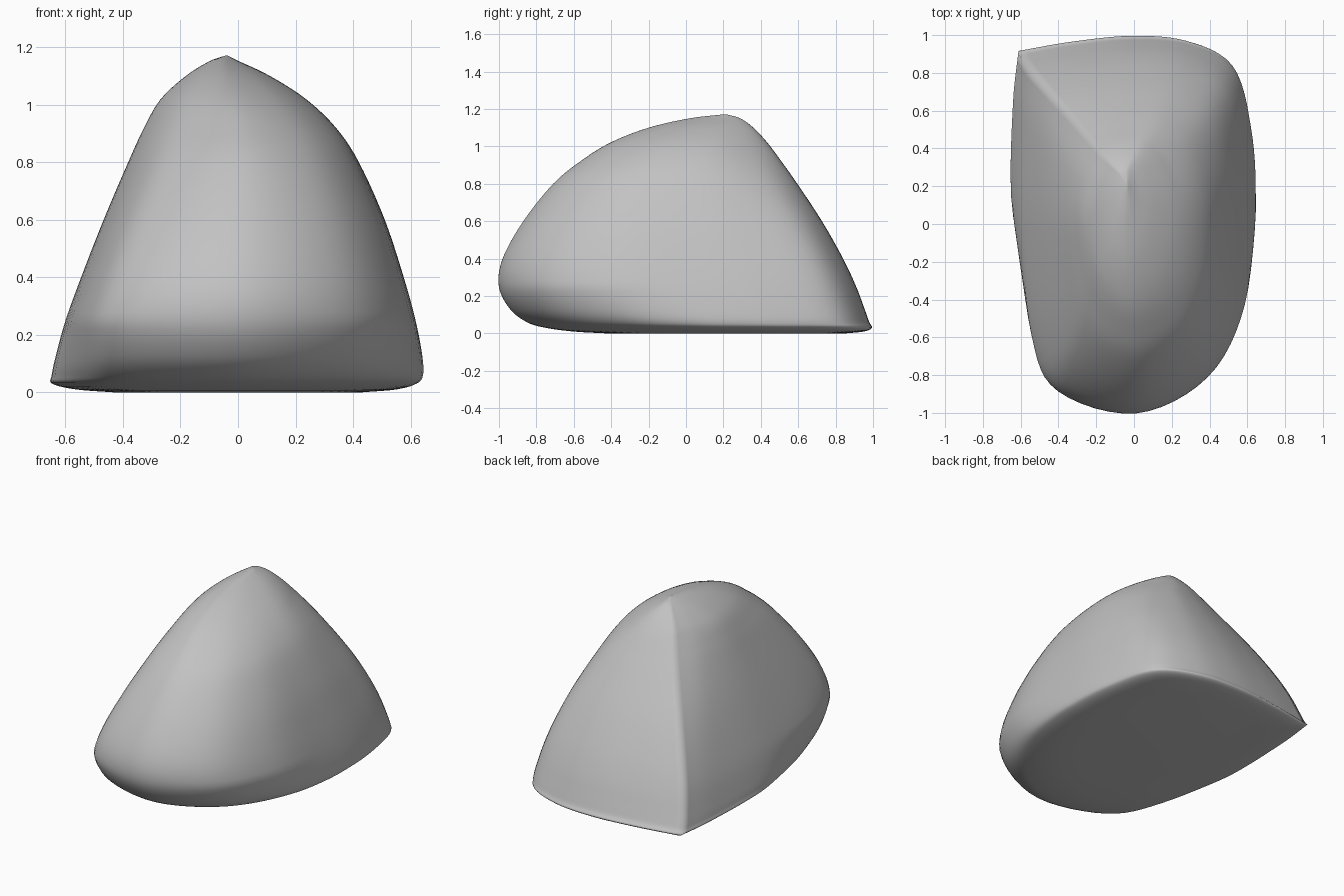
import bpy, bmesh
from mathutils import Vector

if "Cube" in bpy.data.objects:
    bpy.data.objects.remove(bpy.data.objects["Cube"])

# Horizontal slices: z, left x, right x, front y, back y
LEVELS = [
    (0.00, -.43, .43, -.42, .85),
    (0.01, -.56, .55, -.60, .95),
    (0.03, -.643, .62, -.75, .995),
    (0.06, -.645, .643, -.85, .98),
    (0.13, -.63, .64, -.94, .955),
    (0.25, -.597, .617, -1.0, .91),
    (0.40, -.543, .576, -.98, .84),
    (0.60, -.465, .51, -.87, .727),
    (0.80, -.38, .42, -.71, .595),
    (0.92, -.325, .34, -.565, .51),
    (1.02, -.267, .235, -.405, .435),
    (1.10, -.18, .11, -.20, .36),
    (1.15, -.10, .005, 0.02, .29),
    (1.17, -.045, -.035, .19, .22),
]

# Slice outlines in a unit box, from the sharp back left corner clockwise
LOW = [(-.94, .91), (-.5, .965), (0, 1), (.45, .97), (.82, .83), (.96, .5), (1, .1),
       (.95, -.4), (.63, -.8), (0, -1), (-.68, -.88), (-.91, -.57), (-1, .05), (-.985, .6)]
HIGH = [(-.68, .9), (-.36, .97), (0, 1), (.32, .96), (.64, .76), (.92, .42), (1, .05),
        (.88, -.43), (.56, -.8), (0, -1), (-.52, -.83), (-.82, -.5), (-1, .05), (-.92, .5)]


def spline(points, steps):
    """Smooth open curve through the points."""
    p = [Vector(q) for q in points]
    p = [2 * p[0] - p[1]] + p + [2 * p[-1] - p[-2]]
    out = []
    for i in range(1, len(p) - 2):
        a, b, c, d = p[i - 1:i + 3]
        for k in range(steps):
            t = k / steps
            out.append(0.5 * (2 * b + (c - a) * t + (2 * a - 5 * b + 4 * c - d) * t * t
                              + (3 * b - a - 3 * c + d) * t ** 3))
    return out + [p[-2]]


# Stack the slices into a skin, tucking the underside in towards the front
low = spline(LOW + LOW[:1], 6)[:-1]
high = spline(HIGH + HIGH[:1], 6)[:-1]
bm = bmesh.new()
rings = []
for z, x0, x1, y0, y1 in spline(LEVELS, 5):
    f = min(1, max(0, (z - .25) / .75)) ** 2
    tuck = .17 * max(0, 1 - z / .25)
    ring = []
    for a, b in zip(low, high):
        u, v = a.lerp(b, f)
        u *= 1 - tuck * max(0, -v)
        ring.append(bm.verts.new(((x0 + x1) / 2 + u * (x1 - x0) / 2,
                                  (y0 + y1) / 2 + v * (y1 - y0) / 2, max(z, 0))))
    rings.append(ring)
n = len(low)
for lower, upper in zip(rings, rings[1:]):
    for i in range(n):
        j = (i + 1) % n
        bm.faces.new((lower[i], lower[j], upper[j], upper[i]))

# Flat underside and closed tip
bm.faces.new(rings[0])
bm.faces.new(rings[-1])
bmesh.ops.recalc_face_normals(bm, faces=bm.faces[:])

mesh = bpy.data.meshes.new("rock")
bm.to_mesh(mesh)
bm.free()
rock = bpy.data.objects.new("rock", mesh)
bpy.context.collection.objects.link(rock)

# Stone colour
stone = bpy.data.materials.new("grey stone")
stone.diffuse_color = (.54, .54, .54, 1)
stone.use_nodes = True
stone.node_tree.nodes["Principled BSDF"].inputs["Base Color"].default_value = stone.diffuse_color
mesh.materials.append(stone)

bpy.context.view_layer.objects.active = rock
rock.select_set(True)
bpy.ops.object.shade_smooth_by_angle(angle=2.6)
